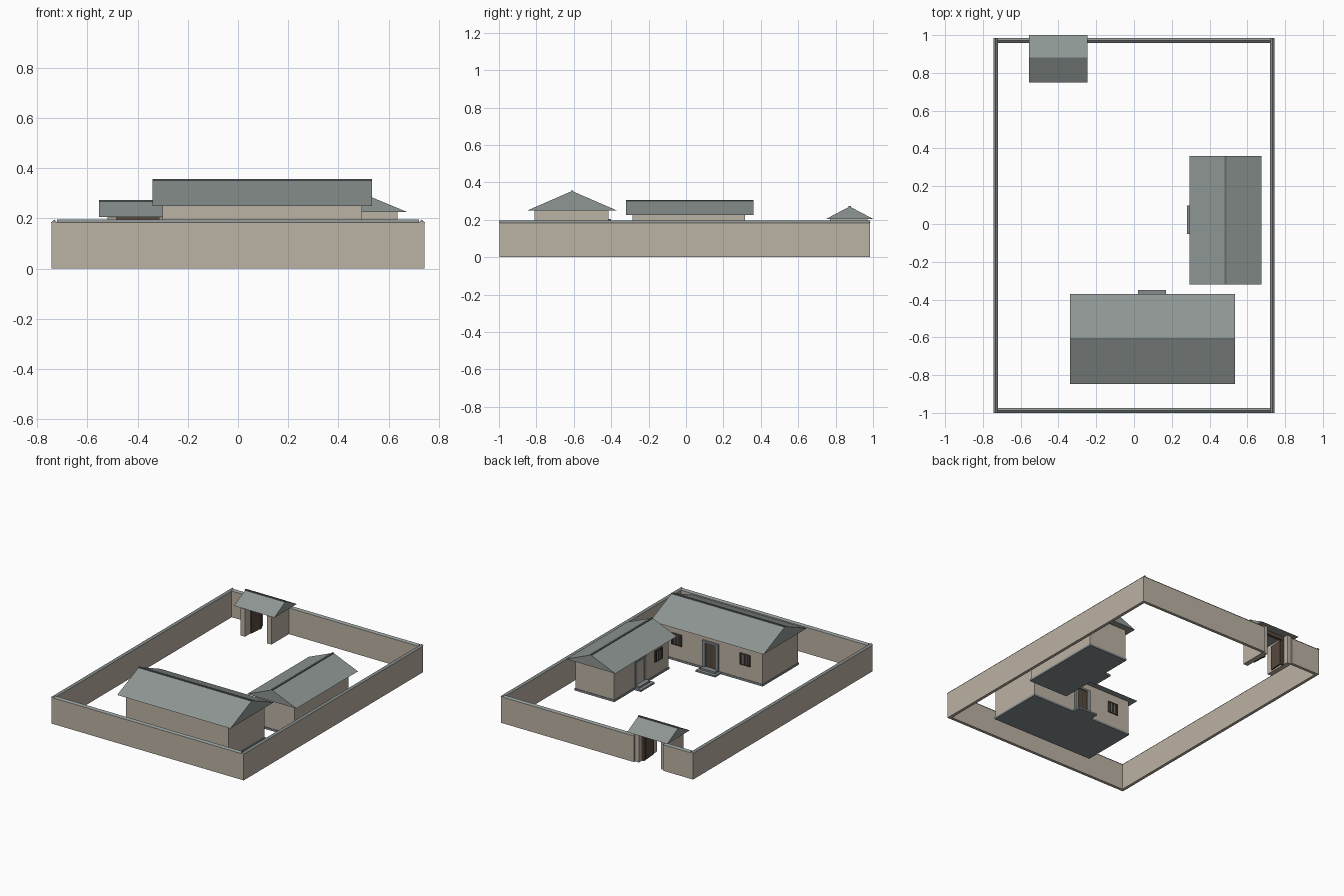
import bpy, bmesh, math
from mathutils import Vector, Matrix

if "Cube" in bpy.data.objects:
    bpy.data.objects.remove(bpy.data.objects["Cube"])


def mat(name, r, g, b):
    m = bpy.data.materials.new(name)
    m.diffuse_color = (r, g, b, 1)
    m.use_nodes = True
    m.node_tree.nodes["Principled BSDF"].inputs["Base Color"].default_value = m.diffuse_color
    return m


WALL = mat("beige plaster", .50, .445, .37)
ROOF = mat("grey roof tile", .27, .305, .295)
RIDGE = mat("dark ridge tile", .13, .15, .15)
STONE = mat("slate stone", .24, .265, .275)
WOOD = mat("dark brown wood", .10, .07, .05)
DARK = mat("dark window pane", .035, .035, .035)


def finish(name, bm, material, matrix=None):
    if matrix is not None:
        bm.transform(matrix)
    bmesh.ops.recalc_face_normals(bm, faces=bm.faces)
    me = bpy.data.meshes.new(name)
    bm.to_mesh(me)
    bm.free()
    me.materials.append(material)
    ob = bpy.data.objects.new(name, me)
    bpy.context.collection.objects.link(ob)
    return ob


def box(name, x0, x1, y0, y1, z0, z1, material, matrix=None):
    bm = bmesh.new()
    bmesh.ops.create_cube(bm, size=1)
    for v in bm.verts:
        v.co = Vector((x0 if v.co.x < 0 else x1,
                       y0 if v.co.y < 0 else y1,
                       z0 if v.co.z < 0 else z1))
    return finish(name, bm, material, matrix)


def gable(name, x0, x1, y0, y1, z0, z1, axis, material):
    """Triangular prism whose ridge runs along the given axis."""
    bm = bmesh.new()
    if axis == 'x':
        m = (y0 + y1) / 2
        ends = [[(x, y0, z0), (x, y1, z0), (x, m, z1)] for x in (x0, x1)]
    else:
        m = (x0 + x1) / 2
        ends = [[(x0, y, z0), (x1, y, z0), (m, y, z1)] for y in (y0, y1)]
    a, b = [[bm.verts.new(p) for p in e] for e in ends]
    bm.faces.new(a)
    bm.faces.new(b)
    for i in range(3):
        j = (i + 1) % 3
        bm.faces.new((a[i], a[j], b[j], b[i]))
    return finish(name, bm, material)


def roof(name, x0, x1, y0, y1, z0, z1, axis):
    gable(name, x0, x1, y0, y1, z0, z1, axis, ROOF)
    cx, cy, r = (x0 + x1) / 2, (y0 + y1) / 2, .006
    if axis == 'x':
        box(name + "_ridge", x0, x1, cy - r, cy + r, z1 - .006, z1 + .003, RIDGE)
    else:
        box(name + "_ridge", cx - r, cx + r, y0, y1, z1 - .006, z1 + .003, RIDGE)


def house(name, x0, x1, y0, y1, top):
    box(name + "_walls", x0, x1, y0, y1, .012, top + .002, WALL)
    e = .004
    box(name + "_plinth", x0 - e, x1 + e, y0 - e, y1 + e, 0, .014, STONE)


# Door and window are built facing local +y, then placed by a matrix
def door(name, M, h):
    box(name + "_leaf", -.045, .045, -.004, .005, .02, h, WOOD, M)
    for s in (-1, 1):
        box(name + "_post", s * .05 - .011, s * .05 + .011, -.004, .014, .014, h + .012, STONE, M)
    box(name + "_lintel", -.061, .061, -.004, .014, h, h + .014, STONE, M)
    box(name + "_seam", -.002, .002, 0, .007, .02, h, DARK, M)
    box(name + "_upper_step", -.058, .058, 0, .042, 0, .024, STONE, M)
    box(name + "_lower_step", -.075, .075, 0, .065, 0, .012, STONE, M)


def window(name, M, w=.04, h=.04):
    t = .007
    box(name + "_pane", -w, w, -.002, .002, -h, h, DARK, M)
    for s in (-1, 1):
        box(name + "_side", s * (w - t / 2) - t / 2, s * (w - t / 2) + t / 2, -.002, .008, -h, h, WOOD, M)
        box(name + "_rail", -w, w, -.002, .008, s * (h - t / 2) - t / 2, s * (h - t / 2) + t / 2, WOOD, M)
        box(name + "_bar", s * .012 - .003, s * .012 + .003, -.002, .006, -h, h, WALL, M)


# Courtyard wall with a gap for the gate, and its gabled coping
X, YF, YB, T = .743, -.998, .983, .021
G0, G1 = -.52, -.28
runs = [("left_wall", -X, -X + T, YF, YB, 'y'),
        ("right_wall", X - T, X, YF, YB, 'y'),
        ("front_wall", -X + T, X - T, YF, YF + T, 'x'),
        ("back_wall_left", -X + T, G0 + .005, YB - T, YB, 'x'),
        ("back_wall_right", G1 - .005, X - T, YB - T, YB, 'x')]
for n, x0, x1, y0, y1, ax in runs:
    box(n, x0, x1, y0, y1, 0, .185, WALL)
    ex, ey = (0, .003) if ax == 'x' else (.002, .002)
    gable(n + "_coping", x0 - ex, x1 + ex, y0 - ey, y1 + ey, .184, .195, ax, ROOF)

# Main house
house("main_house", -.30, .495, -.81, -.415, .25)
roof("main_roof", -.34, .535, -.848, -.37, .25, .354, 'x')
door("main_door", Matrix.Translation((.095, -.415, 0)), .19)
for x in (-.167, .362):
    window("main_window", Matrix.Translation((x, -.415, .15)))

# Side house, entrance facing -x
house("side_house", .335, .635, -.285, .315, .225)
roof("side_roof", .295, .675, -.32, .36, .225, .304, 'y')
turn = Matrix.Rotation(math.pi / 2, 4, 'Z')
door("side_door", Matrix.Translation((.345, .022, 0)) @ turn, .175)
window("side_window", Matrix.Translation((.335, -.172, .145)) @ turn)

# Gatehouse: two piers, roof, frame and open leaves
roof("gate_roof", -.555, -.245, .75, 1.0, .205, .271, 'x')
gc = (G0 + G1) / 2
for s, side in ((-1, "left"), (1, "right")):
    a, b = sorted((gc + s * .12, gc + s * .085))
    box(side + "_gate_pier", a, b, .77, .97, 0, .207, WALL)
    a, b = sorted((gc + s * .085, gc + s * .07))
    box(side + "_gate_post", a, b, .915, .935, 0, .207, WOOD)
    M = Matrix.Translation((gc + s * .07, .918, 0)) @ Matrix.Rotation(s * math.radians(4), 4, 'Z')
    box(side + "_gate_leaf", -.005, .005, -.095, 0, .006, .18, WOOD, M)
box("gate_lintel", gc - .085, gc + .085, .915, .935, .18, .207, WOOD)
